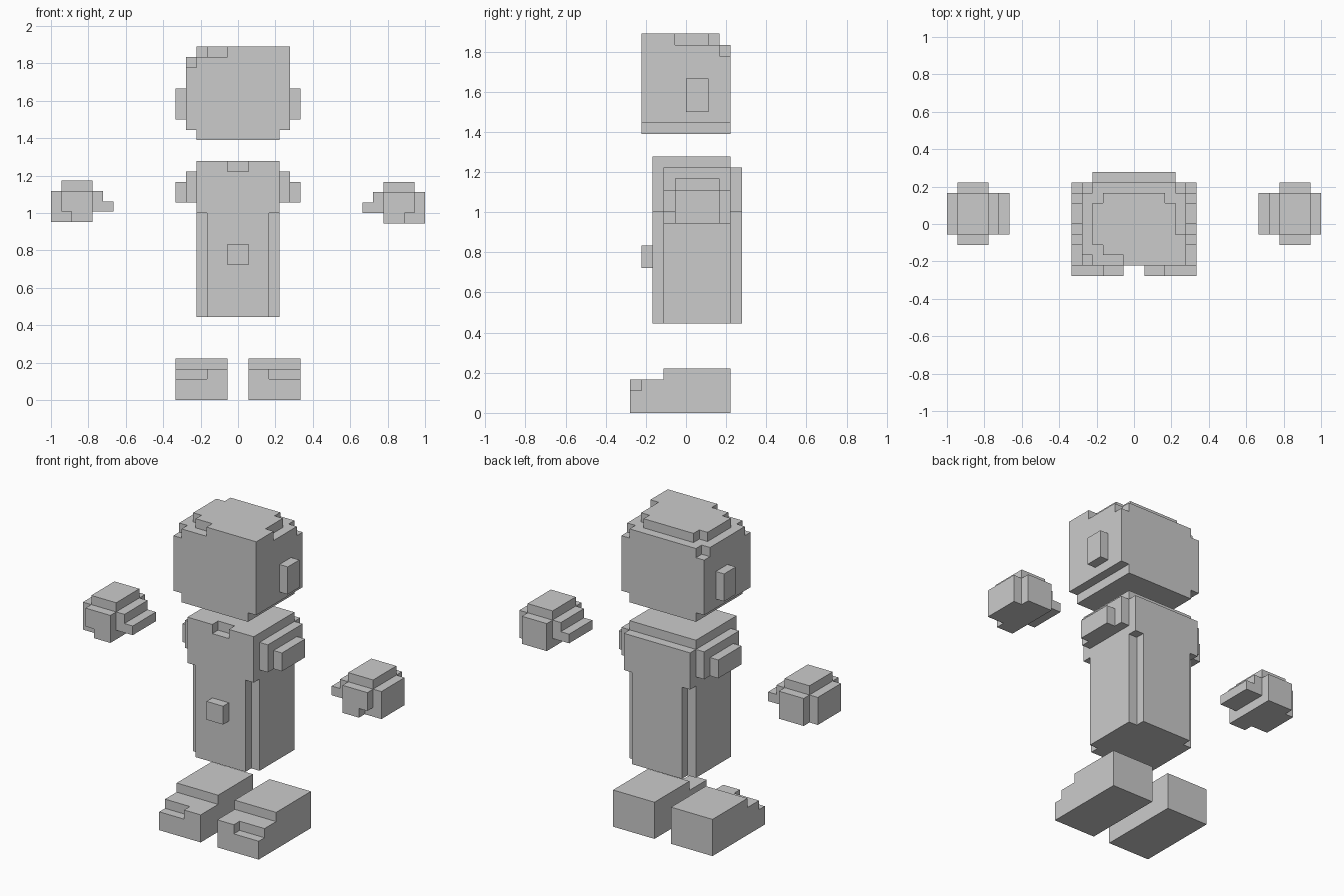
import bpy, bmesh, math
from mathutils import Vector

if "Cube" in bpy.data.objects:
    bpy.data.objects.remove(bpy.data.objects["Cube"])

U = 1 / 18  # size of one block


def cells(box):
    x0, x1, y0, y1, z0, z1 = box
    return {(x, y, z) for x in range(x0, x1) for y in range(y0, y1) for z in range(z0, z1)}


def mirror(vox):
    return {(-x - 1, y, z) for x, y, z in vox}


def shape(add, cut=()):
    vox = set().union(*map(cells, add))
    return vox.difference(*map(cells, cut))


def build(name, vox, lift=0.0):
    """Skin the outside of a set of blocks and merge coplanar faces."""
    bm = bmesh.new()
    verts = {}

    def vert(p):
        if p not in verts:
            verts[p] = bm.verts.new((p[0] * U, p[1] * U, p[2] * U + lift))
        return verts[p]

    for c in vox:
        for axis in range(3):
            for side in (0, 1):
                n = list(c)
                n[axis] += 1 if side else -1
                if tuple(n) in vox:
                    continue
                a, b = (axis + 1) % 3, (axis + 2) % 3
                loop = []
                for da, db in ((0, 0), (1, 0), (1, 1), (0, 1)):
                    p = list(c)
                    p[axis] += side
                    p[a] += da
                    p[b] += db
                    loop.append(vert(tuple(p)))
                bm.faces.new(loop if side else loop[::-1])
    bmesh.ops.dissolve_limit(bm, angle_limit=math.radians(1), verts=bm.verts[:], edges=bm.edges[:])
    mesh = bpy.data.meshes.new(name)
    bm.to_mesh(mesh)
    bm.free()
    obj = bpy.data.objects.new(name, mesh)
    bpy.context.collection.objects.link(obj)
    return obj


# Head: jaw, skull, ears, crown with trimmed corners, uneven hair on top
head = shape(
    [(-4, 4, -4, 4, 25, 26), (-5, 5, -4, 4, 26, 33),
     (-6, -5, 0, 2, 27, 30), (5, 6, 0, 2, 27, 30),
     (-3, 3, 2, 3, 33, 34), (-4, 4, -1, 2, 33, 34), (-4, 5, -2, -1, 33, 34),
     (-3, 5, -3, -2, 33, 34), (-1, 5, -4, -3, 33, 34)],
    [(-5, -4, -4, -3, 32, 33), (-5, -4, 3, 4, 32, 33), (4, 5, 3, 4, 32, 33)])
build("head", head)

# Torso: body, collar, shoulders, belt buckle, with grooved lower corners
shoulder = shape([(4, 5, -2, 4, 19, 22), (5, 6, -1, 3, 19, 21)])
corners = [(x, x + 1, y, y + 1, 8, 18) for x in (-4, 3) for y in (-3, 4)]
torso = shape(
    [(-4, 4, -3, 5, 8, 22), (-4, 4, -3, 4, 22, 23), (-1, 1, -4, -3, 13, 15)],
    corners + [(-1, 1, -3, -2, 22, 23)])
build("torso", torso | shoulder | mirror(shoulder))

# Hands: palm, knuckles, front and back pads, thumb on the inner side
hand = shape(
    [(14, 18, -1, 3, 17, 20), (14, 17, -1, 3, 20, 21), (14, 17, -2, 4, 17, 20),
     (13, 14, -1, 3, 18, 20), (12, 13, -1, 3, 18, 19)],
    [(16, 17, -2, -1, 17, 18)])
build("hand_right_side", hand)
build("hand_left_side", mirror(hand), lift=0.007)

# Feet: heel, lower toe and a nick in the outer toe edge
foot = shape(
    [(1, 6, -2, 4, 0, 4), (1, 6, -5, -2, 0, 3)],
    [(3, 6, -5, -4, 2, 3)])
build("foot_right_side", foot)
build("foot_left_side", mirror(foot))
